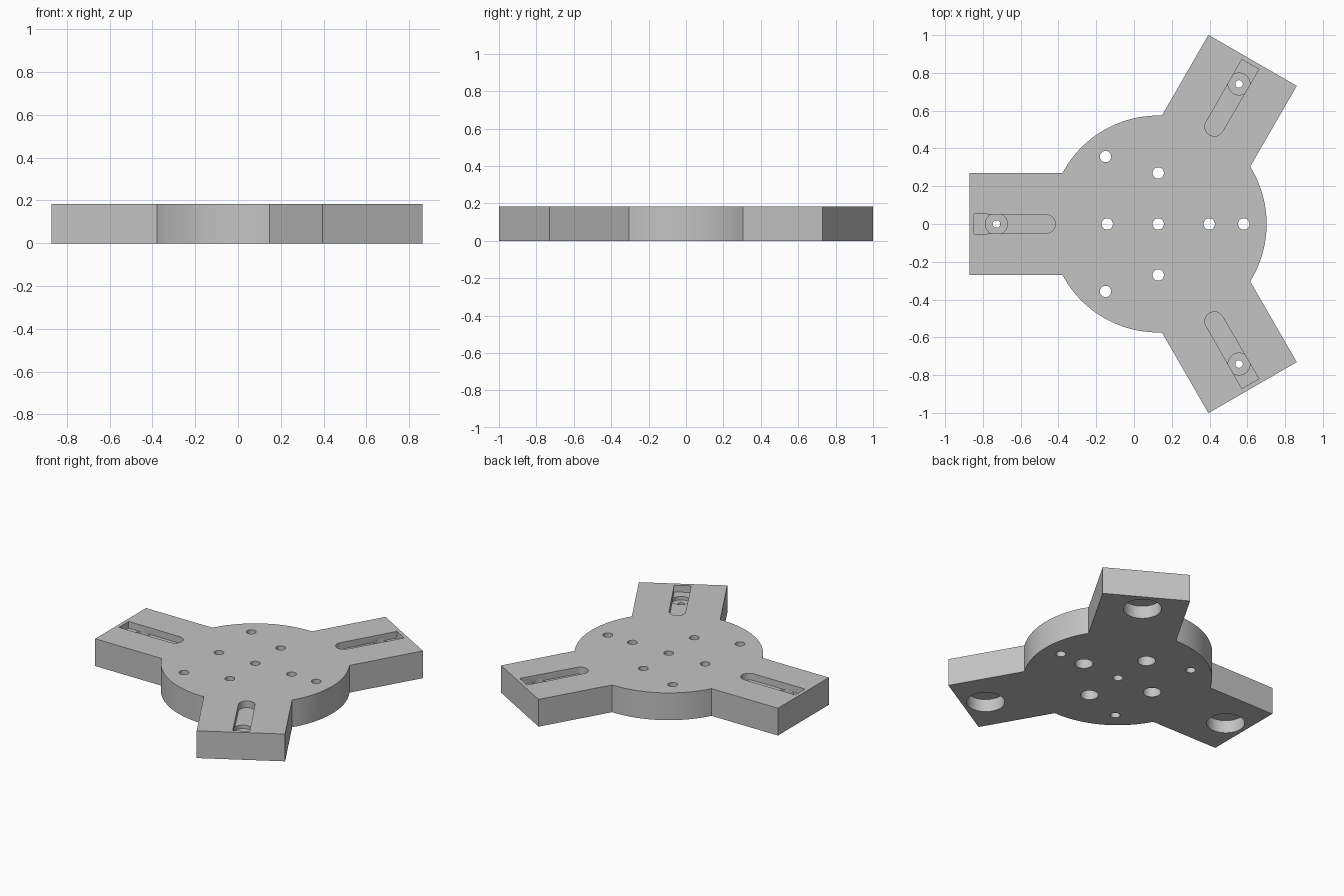
import bpy
import bmesh
from math import asin, cos, sin, pi, radians
from mathutils import Vector, Matrix

if "Cube" in bpy.data.objects:
    bpy.data.objects.remove(bpy.data.objects["Cube"])

CENTRE = Vector((0.128, 0))
HEIGHT = 0.183
DISC_R = 0.574
ARM_LEN = 1.0
ARM_HALF = 0.27
SCREW_DIST = 0.856
ARM_ANGLES = [radians(a) for a in (60, 180, 300)]
RING_ANGLES = [radians(a) for a in (0, 128, 232)]

grey = bpy.data.materials.new("plain grey")
grey.use_nodes = True
grey.diffuse_color = (0.55, 0.55, 0.55, 1)
grey.node_tree.nodes["Principled BSDF"].inputs["Base Color"].default_value = (0.55, 0.55, 0.55, 1)


def polar(radius, angle):
    return Vector((radius * cos(angle), radius * sin(angle)))


def circle(centre, radius, sides=32):
    return [centre + polar(radius, 2 * pi * i / sides) for i in range(sides)]


def turned(points, angle):
    """Turn points laid along +x onto an arm."""
    rot = Matrix.Rotation(angle, 2)
    return [rot @ p for p in points]


def prism(name, outlines, bottom, top):
    """Extrude closed outlines between two heights."""
    bm = bmesh.new()
    for outline in outlines:
        low = [bm.verts.new((*(CENTRE + p), bottom)) for p in outline]
        high = [bm.verts.new((*(CENTRE + p), top)) for p in outline]
        bm.faces.new(low[::-1])
        bm.faces.new(high)
        n = len(outline)
        for i in range(n):
            j = (i + 1) % n
            bm.faces.new((low[i], low[j], high[j], high[i]))
    bmesh.ops.recalc_face_normals(bm, faces=bm.faces)
    mesh = bpy.data.meshes.new(name)
    bm.to_mesh(mesh)
    bm.free()
    obj = bpy.data.objects.new(name, mesh)
    bpy.context.collection.objects.link(obj)
    mesh.materials.append(grey)
    return obj


# Base plate: round hub with three square-ended arms
half = asin(ARM_HALF / DISC_R)
arc_span = 2 * pi / 3 - 2 * half
outline = []
for angle in ARM_ANGLES:
    ends = [Vector((ARM_LEN, -ARM_HALF)), Vector((ARM_LEN, ARM_HALF))]
    outline += turned(ends, angle)
    outline += [polar(DISC_R, angle + half + arc_span * i / 24) for i in range(25)]
plate = prism("base_plate", [outline], 0, HEIGHT)

# Hole positions on the hub and arms
zero = Vector((0, 0))
inner = [polar(0.27, i * pi / 2) for i in range(4)]
outer = [polar(0.453, a) for a in RING_ANGLES]
screws = [polar(SCREW_DIST, a) for a in ARM_ANGLES]

# Adjustment slot: square outside, rounded inside
round_end = [Vector((0.595, 0)) + polar(0.05, pi / 2 + pi * i / 12) for i in range(13)]
slot = [Vector((0.976, -0.052)), Vector((0.976, 0.052))] + round_end

cutters = [
    prism("slot_cutter", [turned(slot, a) for a in ARM_ANGLES], HEIGHT - 0.045, 0.3),
    prism("screw_recess_cutter", [circle(p, 0.058) for p in screws], 0.115, HEIGHT - 0.03),
    prism("underside_bore_cutter",
          [circle(p, 0.116, 48) for p in screws] + [circle(p, 0.055) for p in inner],
          -0.1, 0.085),
    prism("through_hole_cutter",
          [circle(p, 0.03) for p in [zero] + inner + outer] + [circle(p, 0.02, 24) for p in screws],
          -0.2, 0.4),
]

bpy.ops.object.select_all(action="DESELECT")
bpy.context.view_layer.objects.active = plate
plate.select_set(True)
for cutter in cutters:
    mod = plate.modifiers.new(cutter.name, "BOOLEAN")
    mod.operation = "DIFFERENCE"
    mod.solver = "EXACT"
    mod.object = cutter
    cutter.hide_render = True
    bpy.ops.object.modifier_apply(modifier=mod.name)
for cutter in cutters:
    bpy.data.objects.remove(cutter)

bpy.ops.object.shade_smooth_by_angle(angle=radians(30))
